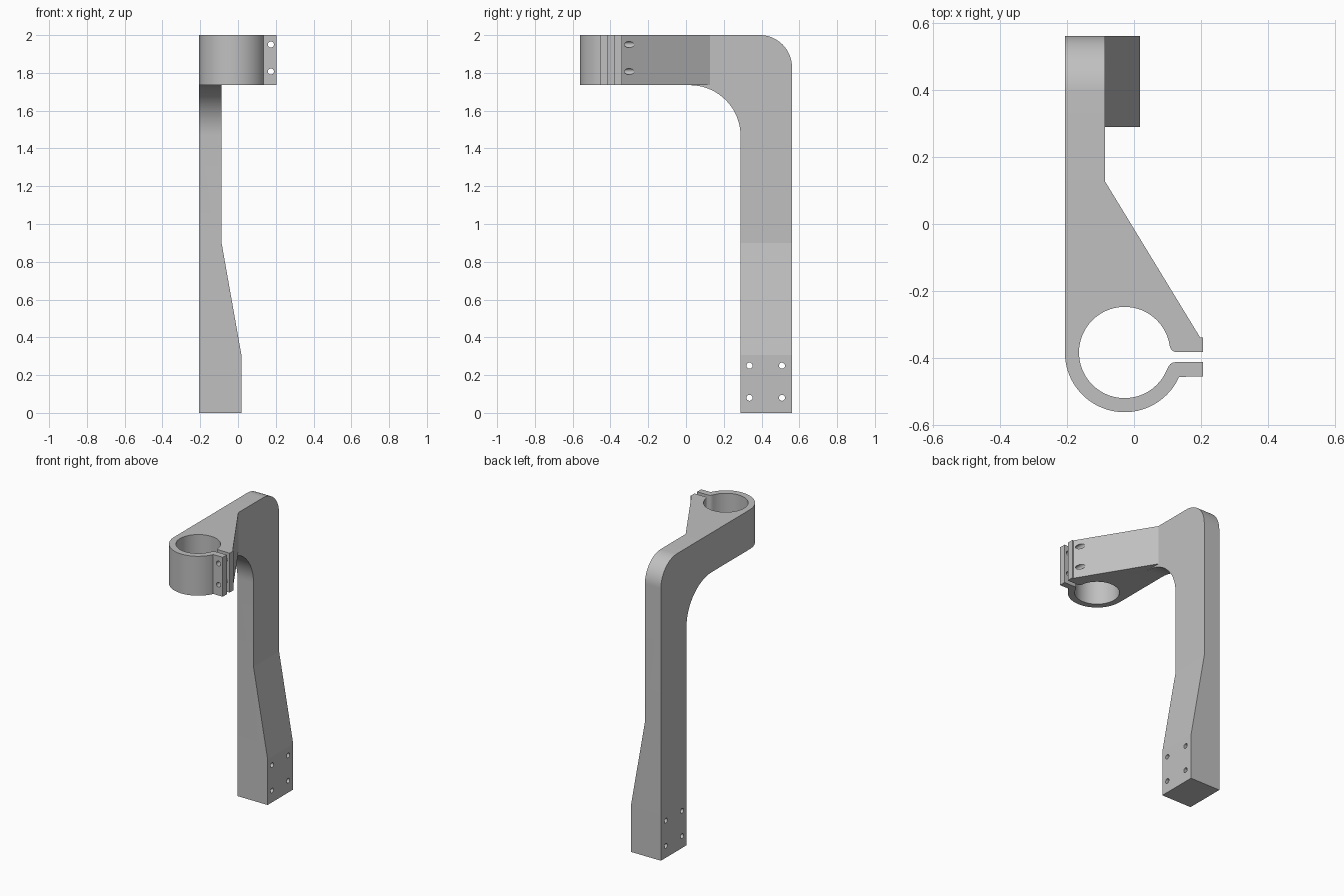
import bpy
import bmesh
from math import sin, cos, radians, atan2, degrees
from mathutils import Vector

cube = bpy.data.objects.get("Cube")
if cube:
    bpy.data.objects.remove(cube, do_unlink=True)

grey = bpy.data.materials.new("plain grey")
grey.use_nodes = True
grey.diffuse_color = (0.53, 0.53, 0.53, 1)
grey.node_tree.nodes["Principled BSDF"].inputs["Base Color"].default_value = (0.53, 0.53, 0.53, 1)


def arc(cx, cy, r, start, end, n):
    """Points along a circular arc, angles in degrees."""
    angles = [radians(start + (end - start) * i / n) for i in range(n + 1)]
    return [(cx + r * cos(a), cy + r * sin(a)) for a in angles]


def bend(a, b, c, n=8):
    """Rounded corner from a to c, pulled towards b."""
    a, b, c = Vector(a), Vector(b), Vector(c)
    ts = [i / n for i in range(n + 1)]
    return [tuple(a * (1 - t) ** 2 + b * 2 * t * (1 - t) + c * t * t) for t in ts]


def prism(name, outline, axis, low, high):
    """Extrude a closed 2D outline along the x, y or z axis."""
    place = {"x": lambda u, v: (low, u, v),
             "y": lambda u, v: (u, low, v),
             "z": lambda u, v: (u, v, low)}[axis]
    bm = bmesh.new()
    face = bm.faces.new([bm.verts.new(place(u, v)) for u, v in outline])
    grown = bmesh.ops.extrude_face_region(bm, geom=[face])["geom"]
    shift = Vector([high - low if a == axis else 0 for a in "xyz"])
    bmesh.ops.translate(bm, vec=shift, verts=[g for g in grown if isinstance(g, bmesh.types.BMVert)])
    bmesh.ops.recalc_face_normals(bm, faces=bm.faces)
    mesh = bpy.data.meshes.new(name)
    bm.to_mesh(mesh)
    bm.free()
    mesh.materials.append(grey)
    obj = bpy.data.objects.new(name, mesh)
    bpy.context.collection.objects.link(obj)
    return obj


def combine(target, other, operation):
    """Apply an exact boolean and discard the second object."""
    mod = target.modifiers.new("combine", "BOOLEAN")
    mod.operation, mod.solver, mod.object = operation, "EXACT", other
    bpy.context.view_layer.objects.active = target
    bpy.ops.object.modifier_apply(modifier=mod.name)
    bpy.data.objects.remove(other, do_unlink=True)


LEFT, INNER, FOOT, EAR = -0.206, -0.087, 0.018, 0.205
BACK, POST, UNDER, TOP = 0.561, 0.289, 1.735, 2.0

# Upright post: bent side profile trimmed to the flared front outline
fillet = POST - 0.02
side = [(BACK, 0)] + arc(BACK - 0.17, TOP - 0.17, 0.17, 0, 90, 18) + [(0.02, TOP)]
side += arc(0.02, UNDER - fillet, fillet, 90, 0, 18) + [(POST, 0)]
bracket = prism("clamp_bracket", side, "x", LEFT, 0.3)
front = [(LEFT, -0.1), (FOOT, -0.1), (FOOT, 0.307), (INNER, 0.9), (INNER, 2.1), (LEFT - 0.1, 2.1), (LEFT - 0.1, -0.1)]
combine(bracket, prism("front_outline", front, "y", -1, 1), "INTERSECT")

# Arm with split ring clamp and two ears
cx, cy, bore, rim = -0.028, -0.383, 0.136, 0.178
low_in, high_in = (0.098, -0.435), (0.106, -0.361)
a0 = degrees(atan2(low_in[1] - cy, low_in[0] - cx))
a1 = degrees(atan2(high_in[1] - cy, high_in[0] - cx))
plan = [(LEFT, 0.128)] + arc(cx, cy, rim, 180, 336, 44)
plan += [(EAR, -0.455), (EAR, -0.412)]
plan += bend((0.123, -0.412), (0.106, -0.412), low_in)
plan += arc(cx, cy, bore, a0, a1 - 360, 56)[1:]
plan += bend(high_in, (0.109, -0.382), (0.13, -0.382))[1:]
plan += [(EAR, -0.382), (EAR, -0.338), (0.197, -0.338), (INNER, 0.128)]
combine(bracket, prism("clamp_arm", plan, "z", UNDER, TOP), "UNION")

# Screw holes through the foot and through both ears
for y in (0.336, 0.508):
    for z in (0.08, 0.25):
        combine(bracket, prism("foot_hole", arc(y, z, 0.016, 0, 345, 23), "x", -0.4, 0.2), "DIFFERENCE")
for z in (1.807, 1.95):
    combine(bracket, prism("ear_hole", arc(0.174, z, 0.016, 0, 345, 23), "y", -0.6, -0.15), "DIFFERENCE")

# Smooth the curved walls, keep every real edge sharp
bpy.ops.object.select_all(action="DESELECT")
bracket.select_set(True)
bpy.context.view_layer.objects.active = bracket
bpy.ops.object.shade_smooth_by_angle(angle=radians(16))
for edge in bracket.data.edges:
    a, b = (bracket.data.vertices[i].co for i in edge.vertices)
    if abs(a.z - b.z) < 0.001 and min(abs(a.z - 0.307), abs(a.z - 0.9)) < 0.002:
        edge.use_edge_sharp = True
